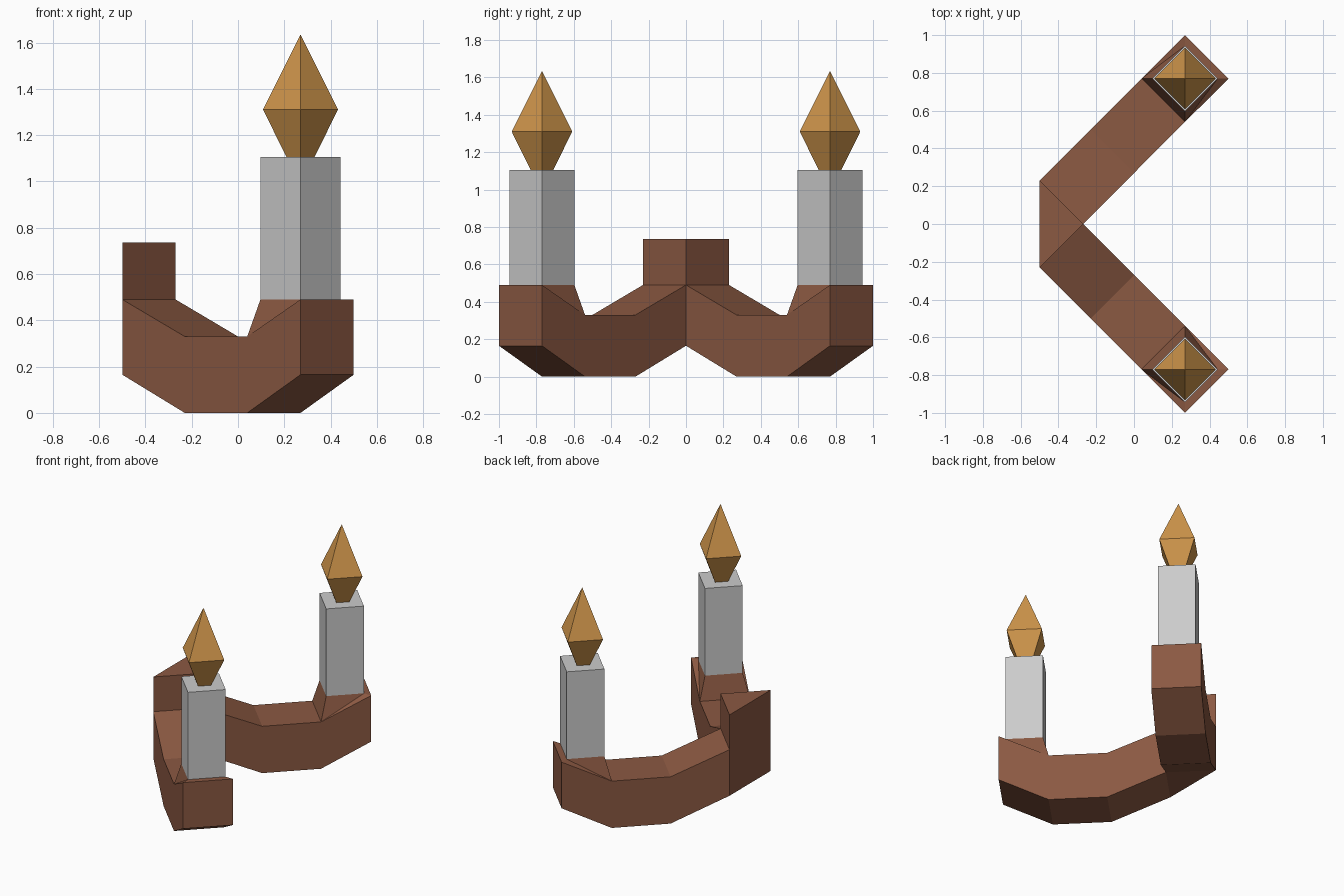
import bpy, bmesh
from mathutils import Matrix, Vector

if "Cube" in bpy.data.objects:
    bpy.data.objects.remove(bpy.data.objects["Cube"])

H = 0.23            # half diagonal of the arm's square end
CX, CY = 0.27, 0.77  # candle axis


def material(name, rgb):
    m = bpy.data.materials.new(name)
    m.diffuse_color = (*rgb, 1)
    m.use_nodes = True
    m.node_tree.nodes["Principled BSDF"].inputs["Base Color"].default_value = m.diffuse_color
    return m


brown = material("brown", (0.26, 0.10, 0.055))
gold = material("gold", (0.62, 0.30, 0.07))


def finish(name, bm, mat=None, mirror=True):
    bmesh.ops.recalc_face_normals(bm, faces=bm.faces)
    me = bpy.data.meshes.new(name)
    bm.to_mesh(me)
    bm.free()
    ob = bpy.data.objects.new(name, me)
    bpy.context.collection.objects.link(ob)
    if mat:
        me.materials.append(mat)
    if mirror:
        mod = ob.modifiers.new("mirror", 'MIRROR')
        mod.use_axis = (False, True, False)
        mod.use_mirror_merge = False
    return ob


def cone(bm, r1, r2, z1, z2, caps=True):
    # four-sided frustum around the candle axis, corners along x and y
    bmesh.ops.create_cone(bm, cap_ends=caps, segments=4, radius1=r1, radius2=r2,
                          depth=z2 - z1,
                          matrix=Matrix.Translation((CX, CY, (z1 + z2) / 2)))


# curved arm: quad sections swept diagonally (offset, bottom z, top z)
bm = bmesh.new()
rings = []
for t, lo, hi in [(0, .165, .49), (.27, 0, .33), (.54, 0, .33), (.77, .165, .49)]:
    out, inn = (-0.5 + t, H + t), (-0.5 + H + t, t)
    rings.append([bm.verts.new((*p, z)) for p, z in
                  [(out, lo), (inn, lo), (inn, hi), (out, hi)]])
for k, (a, b) in enumerate(zip(rings, rings[1:])):
    for i in range(4):
        if k == 2 and i == 2:
            continue  # top of the end is the candle seat
        j = (i + 1) % 4
        bm.faces.new((a[i], a[j], b[j], b[i]))
bm.faces.new(rings[3])
# candle seat: sloped collar rising to the candle foot
r = 0.173
foot = [bm.verts.new((CX + dx * r, CY + dy * r, .49))
        for dx, dy in [(-1, 0), (0, -1), (1, 0), (0, 1)]]
rim = [rings[2][3], rings[2][2], rings[3][2], rings[3][3]]
for i in range(4):
    j = (i + 1) % 4
    if i in (1, 3):
        low, end = (rim[1], rim[2]) if i == 1 else (rim[0], rim[3])
        near, far = (foot[1], foot[2]) if i == 1 else (foot[0], foot[3])
        bm.faces.new((low, far, near))
        bm.faces.new((low, end, far))
    else:
        bm.faces.new((rim[i], rim[j], foot[j], foot[i]))
finish("arm", bm, brown)

# triangular corner post joining both arms
bm = bmesh.new()
f = bm.faces.new([bm.verts.new(p) for p in
                  [(-0.5, -H, .165), (-0.5 + H, 0, .165), (-0.5, H, .165)]])
ext = bmesh.ops.extrude_face_region(bm, geom=[f], use_keep_orig=True)
bmesh.ops.translate(bm, vec=Vector((0, 0, .57)),
                    verts=[v for v in ext["geom"] if isinstance(v, bmesh.types.BMVert)])
finish("corner_post", bm, brown, mirror=False)

# square candles
bm = bmesh.new()
cone(bm, r, r, .49, 1.105)
finish("candle", bm)

# flames: lower flare and pointed tip
bm = bmesh.new()
cone(bm, .06, .162, 1.105, 1.31, caps=False)
cone(bm, .162, 0, 1.31, 1.635, caps=False)
bmesh.ops.remove_doubles(bm, verts=bm.verts, dist=1e-4)
finish("flame", bm, gold)
